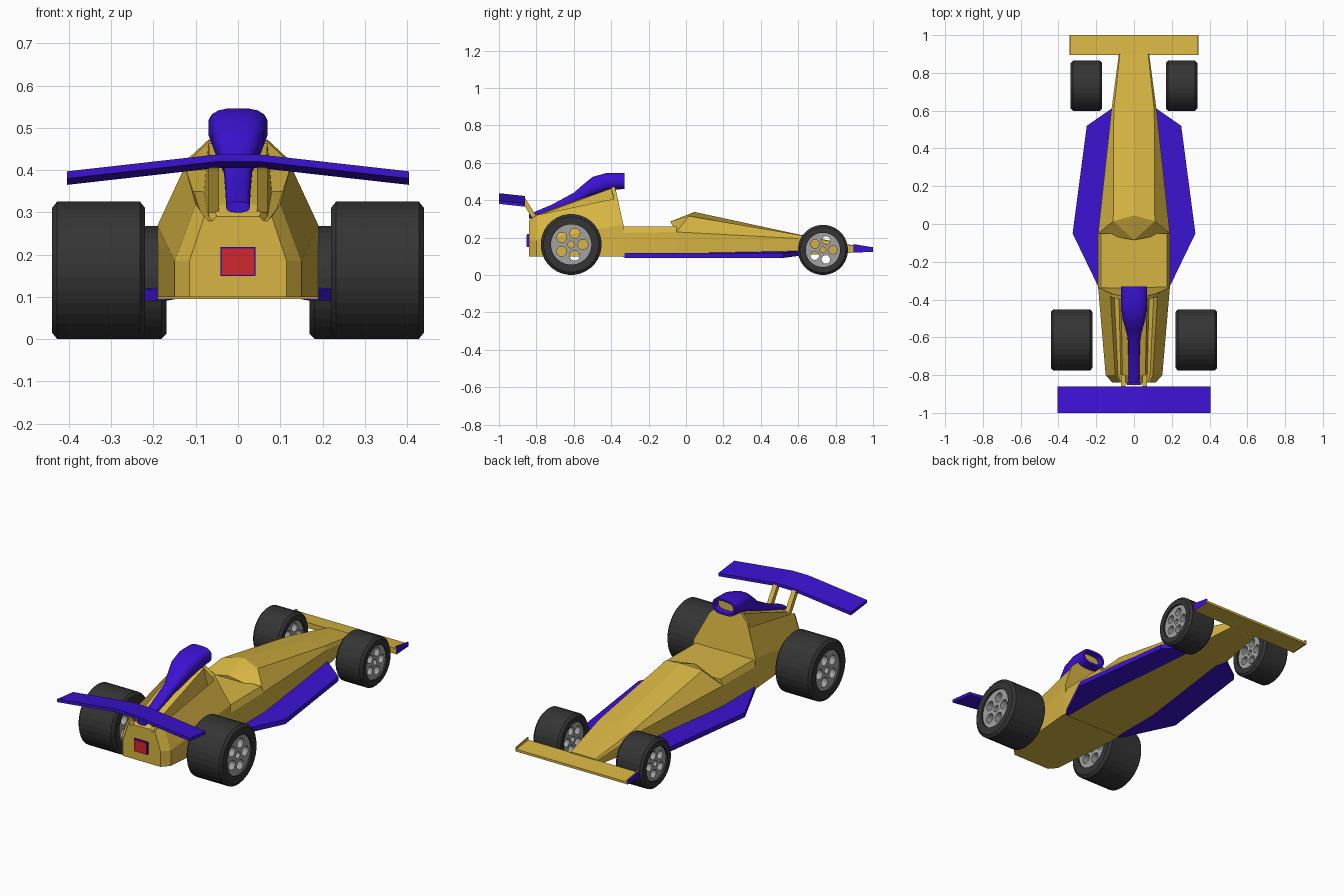
import bpy, bmesh, math
from mathutils import Vector

if "Cube" in bpy.data.objects:
    bpy.data.objects.remove(bpy.data.objects["Cube"])


def mat(name, r, g, b):
    m = bpy.data.materials.new(name)
    m.diffuse_color = (r, g, b, 1)
    m.use_nodes = True
    m.node_tree.nodes["Principled BSDF"].inputs["Base Color"].default_value = m.diffuse_color
    return m


GOLD = mat("gold", 0.68, 0.46, 0.055)
BLUE = mat("blue", 0.045, 0.006, 0.65)
TYRE = mat("tyre_black", 0.035, 0.035, 0.035)
METAL = mat("rim_grey", 0.36, 0.36, 0.36)
RED = mat("light_red", 0.65, 0.02, 0.03)


def finish(name, bm, *mats):
    bmesh.ops.remove_doubles(bm, verts=bm.verts, dist=1e-5)
    bmesh.ops.recalc_face_normals(bm, faces=bm.faces)
    me = bpy.data.meshes.new(name)
    bm.to_mesh(me)
    bm.free()
    for m in mats:
        me.materials.append(m)
    ob = bpy.data.objects.new(name, me)
    bpy.context.collection.objects.link(ob)
    return ob


def skin(rings, close=False):
    """Bridge equal-sized rings of points, capping the ends unless closed."""
    bm = bmesh.new()
    vs = [[bm.verts.new(p) for p in r] for r in rings]
    n = len(vs[0])
    for a, b in zip(vs, vs[1:] + (vs[:1] if close else [])):
        for i in range(n):
            j = (i + 1) % n
            bm.faces.new((a[i], a[j], b[j], b[i]))
    if not close:
        bm.faces.new(vs[0])
        bm.faces.new(vs[-1])
    return bm


def mirrored(half):
    return half + [(-x, y, z) for x, y, z in reversed(half)]


def loft(name, halves, *mats):
    return finish(name, skin([mirrored(h) for h in halves]), *mats)


def at(y, pts):
    return [(x, y, z) for x, z in pts]


def prism_x(name, yz, x0, x1, *mats):
    return finish(name, skin([[(x, y, z) for y, z in yz] for x in (x0, x1)]), *mats)


def smooth(ob, deg):
    bpy.ops.object.select_all(action='DESELECT')
    ob.select_set(True)
    bpy.context.view_layer.objects.active = ob
    bpy.ops.object.shade_smooth_by_angle(angle=math.radians(deg))


# nose with cockpit hood; the first ring collapses to the rear lip of the hood
loft("nose", [
    [(.19, -.05, .095), (.19, -.05, .23), (0, -.085, .285), (0, -.085, .285)],
    [(.19, -.05, .095), (.19, -.05, .23), (.11, .015, .315), (0, .045, .337)],
    at(.6, [(.12, .105), (.12, .195), (.107, .215), (0, .217)]),
    at(.9, [(.08, .12), (.08, .148), (.075, .155), (0, .157)])], GOLD)

# cockpit tub
loft("cockpit_tub", [
    at(-.34, [(.19, .095), (.19, .225), (.175, .258), (0, .258)]),
    at(-.05, [(.19, .095), (.19, .23), (.175, .26), (0, .26)])], GOLD)

# engine cover with two long channels beside the spine
loft("engine_cover", [
    [(.19, -.33, .1), (.19, -.335, .27), (.125, -.37, .41), (.105, -.37, .35),
     (.08, -.37, .35), (.07, -.38, .47), (0, -.38, .47)],
    at(-.8, [(.15, .1), (.15, .185), (.1, .32), (.085, .29), (.07, .29), (.06, .315), (0, .325)]),
    at(-.84, [(.115, .1), (.115, .185), (.08, .29), (.07, .28), (.06, .28), (.05, .29), (0, .29)])],
    GOLD)

# bulkhead behind the cockpit
face = [(.19, -.333, .2), (.19, -.335, .27), (.115, -.37, .43), (.07, -.38, .472)]
loft("bulkhead", [face, [(x * .98, y - .02, z - .004) for x, y, z in face]], GOLD)

# side floor plates
for s, tag in ((1, "right"), (-1, "left")):
    plan = [(.12, .61), (.25, .52), (.325, -.05), (.19, -.33), (.17, -.33), (.17, -.05), (.1, .55)]
    rings = [[(s * x, y, z + (.012 if y > .53 else 0)) for x, y in plan] for z in (.091, .117)]
    finish("side_plate_" + tag, skin(rings), BLUE)


# air scoop: rounded sections of (y, half width, bottom, top)
def oval(y, w, z0, z1, n=16):
    h, c = (z1 - z0) / 2, (z0 + z1) / 2
    pts = []
    for i in range(n):
        a = 2 * math.pi * (i + .5) / n
        ca, sa = math.cos(a), math.sin(a)
        pts.append((w * math.copysign(abs(ca) ** .7, ca), y, c + h * math.copysign(abs(sa) ** .7, sa)))
    return pts


scoop = skin([oval(*s) for s in (
    (-.36, .055, .475, .532), (-.33, .058, .472, .535), (-.33, .071, .46, .546),
    (-.42, .071, .45, .547), (-.5, .062, .425, .525), (-.56, .045, .395, .475),
    (-.6, .034, .375, .44), (-.72, .03, .33, .375), (-.84, .028, .30, .325))])
scoop.faces.ensure_lookup_table()
for f in scoop.faces:  # gold inside of the mouth
    f.material_index = int(len(f.verts) > 4 and f.calc_center_median().y > -.4)
smooth(finish("air_scoop", scoop, BLUE, GOLD), 35)

# rear wing, drooping towards both tips
prof = [(-1, .38), (-1, .397), (-.86, .382), (-.86, .365)]
finish("rear_wing", skin([[(x, y, z + dz) for y, z in prof] for x, dz in
                          ((-.405, 0), (-.05, .04), (.05, .04), (.405, 0))]), BLUE)

# rear wing struts
for s, tag in ((1, "right"), (-1, "left")):
    prism_x("wing_strut_" + tag, [(-.79, .30), (-.82, .30), (-.885, .405), (-.86, .41)],
            s * .045, s * .07, GOLD)

# front wing with end plates that are blue on the outside
prism_x("front_wing", [(.895, .12), (.895, .15), (1, .138), (1, .125)], -.338, .338, GOLD)
for s, tag in ((1, "right"), (-1, "left")):
    ob = prism_x("front_end_plate_" + tag, [(.895, .119), (.895, .165), (1, .148), (1, .124)],
                 s * .336, s * .342, GOLD, BLUE)
    for p in ob.data.polygons:
        p.material_index = int(p.normal.x * s > .9)

# tail light
box = [(-.83, .15), (-.85, .15), (-.85, .218), (-.83, .218)]
prism_x("tail_light_housing", box, -.041, .041, BLUE)
prism_x("tail_light", [(-.849, .152), (-.853, .152), (-.853, .215), (-.849, .215)], -.038, .038, RED)


# wheels: lathed tyre and a rim with holes right through
def wheel(name, x, y, z, r, w, k):
    n, h = 32, w / 2
    ring = [(-h, k), (-h, r * .91), (-h + .012, r), (h - .012, r), (h, r * .91), (h, k)]
    rings = []
    for i in range(n):
        a = 2 * math.pi * (i + .5) / n
        rings.append([(x + u, y + q * math.cos(a), z + q * math.sin(a)) for u, q in ring])
    finish(name + "_tyre", skin(rings, True), TYRE)

    cu = bpy.data.curves.new(name + "_outline", 'CURVE')
    cu.dimensions, cu.fill_mode, cu.extrude = '2D', 'BOTH', h - .01
    holes = [(0, 0, k * .17)] + [(k * .58 * math.cos(t), k * .58 * math.sin(t), k * .25)
                                 for t in (2 * math.pi * i / 5 + .3 for i in range(5))]
    for cx, cy, cr in [(0, 0, k * 1.01)] + holes:
        m = 32 if cr > k * .9 else 14
        sp = cu.splines.new('POLY')
        sp.points.add(m - 1)
        sp.use_cyclic_u = True
        for i, p in enumerate(sp.points):
            a = 2 * math.pi * i / m
            p.co = (cx + cr * math.cos(a), cy + cr * math.sin(a), 0, 1)
    tmp = bpy.data.objects.new(name + "_outline", cu)
    bpy.context.collection.objects.link(tmp)
    dg = bpy.context.evaluated_depsgraph_get()
    me = bpy.data.meshes.new_from_object(tmp.evaluated_get(dg))
    bpy.data.objects.remove(tmp)
    me.materials.clear()
    me.materials.append(METAL)
    rim = bpy.data.objects.new(name + "_rim", me)
    rim.location, rim.rotation_euler = Vector((x, y, z)), (0, math.pi / 2, 0)
    bpy.context.collection.objects.link(rim)


for s, tag in ((1, "right"), (-1, "left")):
    wheel("rear_wheel_" + tag, s * .33, -.614, .163, .163, .22, .108)
    wheel("front_wheel_" + tag, s * .252, .732, .134, .134, .166, .092)
